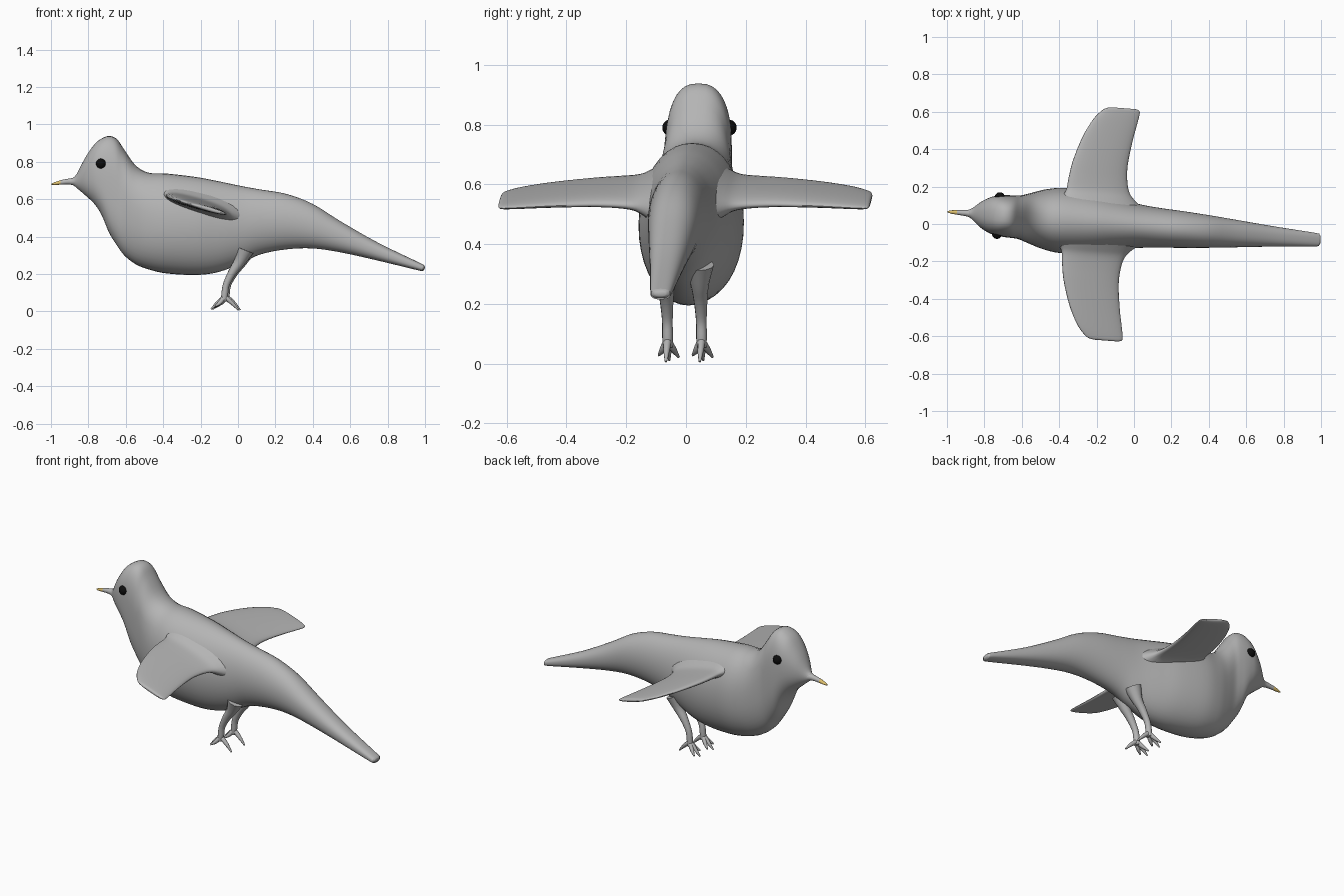
import bpy, bmesh, math
from mathutils import Matrix, Vector

if "Cube" in bpy.data.objects:
    bpy.data.objects.remove(bpy.data.objects["Cube"])

# The whole bird is symmetric in its own frame, then turned slightly about z
PLACE = Matrix.Translation((0, -0.01, 0)) @ Matrix.Rotation(math.radians(-4.35), 4, 'Z')


def material(name, rgb):
    m = bpy.data.materials.new(name)
    m.diffuse_color = (*rgb, 1)
    m.use_nodes = True
    m.node_tree.nodes["Principled BSDF"].inputs["Base Color"].default_value = m.diffuse_color
    return m


GREY = material("plumage_grey", (0.46, 0.46, 0.46))
YELLOW = material("beak_yellow", (0.72, 0.52, 0.15))
BLACK = material("eye_black", (0.004, 0.004, 0.004))


def finish(name, bm, mat, angle=60):
    bmesh.ops.recalc_face_normals(bm, faces=bm.faces[:])
    bm.transform(PLACE)
    me = bpy.data.meshes.new(name)
    bm.to_mesh(me)
    bm.free()
    me.materials.append(mat)
    ob = bpy.data.objects.new(name, me)
    bpy.context.collection.objects.link(ob)
    bpy.ops.object.select_all(action='DESELECT')
    ob.select_set(True)
    bpy.context.view_layer.objects.active = ob
    bpy.ops.object.shade_smooth_by_angle(angle=math.radians(angle))
    return ob


def smooth_rows(rows, steps):
    """Catmull-Rom interpolation through rows of numbers."""
    out = []
    for i in range(len(rows) - 1):
        a, b, c, d = (rows[max(0, min(len(rows) - 1, i + k))] for k in (-1, 0, 1, 2))
        for s in range(steps):
            t = s / steps
            out.append([0.5 * (2 * q + (r - p) * t + (2 * p - 5 * q + 4 * r - u) * t * t
                               + (3 * q - p - 3 * r + u) * t ** 3)
                        for p, q, r, u in zip(a, b, c, d)])
    return out + [list(rows[-1])]


def oval(n, e=2.0):
    """Unit superellipse points."""
    f = lambda v: math.copysign(abs(v) ** (2 / e), v)
    return [(f(math.cos(2 * math.pi * i / n)), f(math.sin(2 * math.pi * i / n))) for i in range(n)]


def loft(bm, rings):
    rows = [[bm.verts.new(p) for p in ring] for ring in rings]
    n = len(rows[0])
    for a, b in zip(rows, rows[1:]):
        for i in range(n):
            bm.faces.new((a[i], a[(i + 1) % n], b[(i + 1) % n], b[i]))
    bm.faces.new(rows[0])
    bm.faces.new(rows[-1])


def tube(bm, path, steps=4, n=12):
    """Tapered round limb through rows of x, y, z, radius."""
    rows = smooth_rows(path, steps)
    rings = []
    for i, row in enumerate(rows):
        d = Vector(rows[min(i + 1, len(rows) - 1)][:3]) - Vector(rows[max(i - 1, 0)][:3])
        d.normalize()
        u = d.cross(Vector((0, 1, 0))).normalized()
        v = d.cross(u)
        rings.append([Vector(row[:3]) + row[3] * (c * u + s * v) for c, s in oval(n)])
    loft(bm, rings)


# Body with head and tail: x, underside, top, half width, squareness
body_rows = [
    (-0.885, 0.678, 0.715, 0.018, 2.0),
    (-0.865, 0.660, 0.735, 0.032, 2.0),
    (-0.82, 0.622, 0.820, 0.070, 2.2),
    (-0.77, 0.575, 0.893, 0.097, 2.4),
    (-0.73, 0.515, 0.925, 0.107, 2.6),
    (-0.69, 0.420, 0.938, 0.112, 2.6),
    (-0.65, 0.355, 0.922, 0.114, 2.6),
    (-0.61, 0.300, 0.865, 0.118, 2.5),
    (-0.55, 0.253, 0.782, 0.138, 2.3),
    (-0.48, 0.225, 0.742, 0.160, 2.2),
    (-0.38, 0.203, 0.737, 0.175, 2.1),
    (-0.22, 0.195, 0.718, 0.165, 2.0),
    (-0.10, 0.212, 0.695, 0.142, 2.0),
    (0.02, 0.258, 0.670, 0.118, 2.0),
    (0.12, 0.305, 0.652, 0.107, 2.0),
    (0.26, 0.332, 0.628, 0.098, 2.0),
    (0.40, 0.337, 0.575, 0.087, 2.1),
    (0.55, 0.316, 0.482, 0.073, 2.2),
    (0.75, 0.272, 0.368, 0.054, 2.3),
    (0.97, 0.219, 0.262, 0.036, 2.5),
    (0.99, 0.219, 0.252, 0.031, 2.5),
    (1.00, 0.226, 0.244, 0.020, 2.5),
]
bm = bmesh.new()
loft(bm, [[(x, w * c, (lo + hi) / 2 + (hi - lo) / 2 * s) for c, s in oval(40, e)]
          for x, lo, hi, w, e in smooth_rows(body_rows, 4)])
finish("body", bm, GREY)

# Wings: span, leading edge, trailing edge, half thickness (flared at the root)
wing_rows = [
    (0.08, -0.43, 0.06, 0.085),
    (0.13, -0.395, 0.00, 0.055),
    (0.17, -0.375, -0.035, 0.036),
    (0.23, -0.368, -0.053, 0.029),
    (0.32, -0.353, -0.058, 0.025),
    (0.45, -0.312, -0.042, 0.020),
    (0.55, -0.262, -0.023, 0.016),
    (0.60, -0.220, -0.015, 0.013),
    (0.617, -0.195, -0.020, 0.010),
    (0.623, -0.165, -0.040, 0.004),
]
for side, label in ((1, "left"), (-1, "right")):
    bm = bmesh.new()
    rings = []
    for y, lead, trail, t in smooth_rows(wing_rows, 4):
        ring = []
        for c, s in oval(28, 2.2):
            x = (lead + trail) / 2 + (trail - lead) / 2 * c
            ring.append((x, side * y, 0.572 - 0.28 * (x + 0.2) + t * s))
        rings.append(ring)
    loft(bm, rings)
    finish(label + "_wing", bm, GREY)

    # Leg with two front toes, a middle toe and a rear toe
    y = side * 0.057
    bm = bmesh.new()
    tube(bm, [(0.04, y, 0.33, 0.050), (0.012, y, 0.265, 0.031), (-0.025, y, 0.21, 0.023),
              (-0.058, y, 0.145, 0.018), (-0.067, y, 0.09, 0.018), (-0.070, y, 0.055, 0.016)])
    for dx, dy, z in ((-0.125, 0.033, 0.022), (-0.14, 0.0, 0.012),
                      (-0.115, -0.033, 0.028), (0.008, 0.0, 0.007)):
        tube(bm, [(-0.067, y, 0.078, 0.014), ((dx - 0.067) / 2, y + dy * 0.55, 0.047, 0.011),
                  (dx, y + dy, z, 0.004)], n=8)
    finish(label + "_leg", bm, GREY)

    # Eye
    bm = bmesh.new()
    bmesh.ops.create_uvsphere(bm, u_segments=20, v_segments=12, radius=0.027,
                              matrix=Matrix.Translation((-0.727, side * 0.098, 0.79)))
    finish(label + "_eye", bm, BLACK)

# Beak: grey base and yellow tip, rows of x, height, half width, half height
beak_rows = [(-0.855, 0.695, 0.038, 0.036), (-0.885, 0.695, 0.020, 0.020),
             (-0.915, 0.694, 0.015, 0.015), (-0.95, 0.690, 0.012, 0.012),
             (-0.98, 0.684, 0.009, 0.008), (-1.0, 0.680, 0.003, 0.003)]
bm = bmesh.new()
loft(bm, [[(x, w * c, z + h * s) for c, s in oval(16)]
          for x, z, w, h in smooth_rows(beak_rows, 4)])
beak = finish("beak", bm, GREY)
beak.data.materials.append(YELLOW)
for p in beak.data.polygons:
    p.material_index = int(p.center.x < -0.945)
